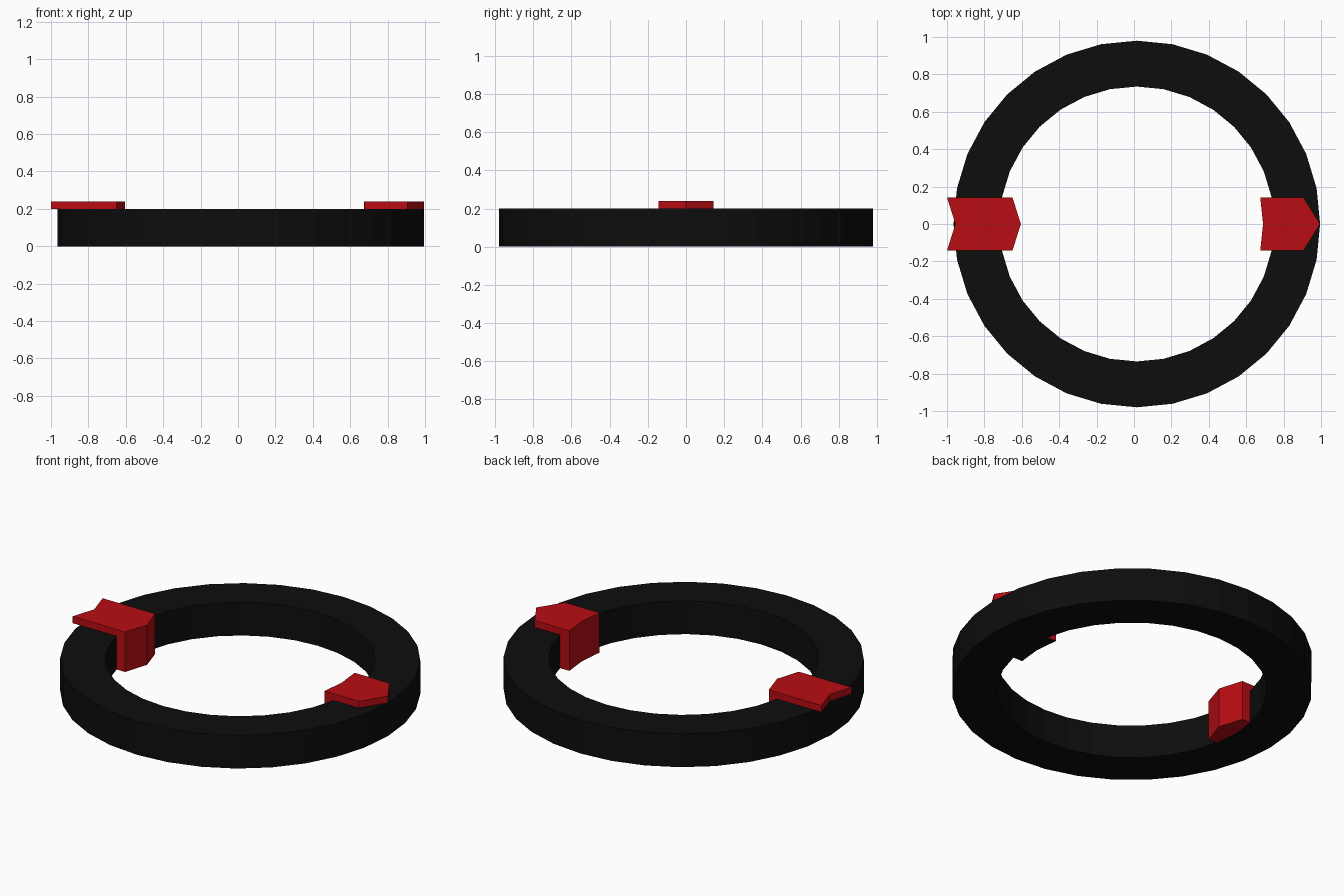
import bpy, bmesh, math

if "Cube" in bpy.data.objects:
    bpy.data.objects.remove(bpy.data.objects["Cube"])

CX = 0.015                    # ring centre in x
R_OUT, R_IN, SIDES = 0.98, 0.735, 32
H, TOP = 0.20, 0.24           # ring height, clip top
W = 0.143                     # clip half width


def material(name, colour):
    m = bpy.data.materials.new(name)
    m.diffuse_color = (*colour, 1)
    m.use_nodes = True
    m.node_tree.nodes["Principled BSDF"].inputs["Base Color"].default_value = m.diffuse_color
    return m


black = material("black", (0.004, 0.004, 0.004))
red = material("red", (0.48, 0.004, 0.007))


def finish(bm, name, mats):
    bmesh.ops.recalc_face_normals(bm, faces=bm.faces)
    me = bpy.data.meshes.new(name)
    bm.to_mesh(me)
    bm.free()
    for m in mats:
        me.materials.append(m)
    ob = bpy.data.objects.new(name, me)
    bpy.context.collection.objects.link(ob)
    return ob


def prism(bm, outline, z0, z1):
    """Straight extrusion of an xy outline; returns the bottom face."""
    lo = [bm.verts.new((x, y, z0)) for x, y in outline]
    hi = [bm.verts.new((x, y, z1)) for x, y in outline]
    bottom = bm.faces.new(lo)
    bm.faces.new(hi)
    n = len(outline)
    for i in range(n):
        j = (i + 1) % n
        bm.faces.new((lo[i], lo[j], hi[j], hi[i]))
    return bottom


def chevron(x_edge_a, x_mid_a, x_edge_b, x_mid_b):
    """Strip with a folded line at both ends."""
    return [(x_edge_a, -W), (x_mid_a, 0), (x_edge_a, W),
            (x_edge_b, W), (x_mid_b, 0), (x_edge_b, -W)]


# Ring: rectangular section swept round 32 flat sides
bm = bmesh.new()
section = [(R_IN, 0), (R_OUT, 0), (R_OUT, H), (R_IN, H)]
loops = []
for i in range(SIDES):
    a = 2 * math.pi * i / SIDES
    loops.append([bm.verts.new((CX + r * math.cos(a), r * math.sin(a), z))
                  for r, z in section])
for i in range(SIDES):
    p, q = loops[i], loops[(i + 1) % SIDES]
    for k in range(4):
        m = (k + 1) % 4
        bm.faces.new((p[k], q[k], q[m], p[m]))
finish(bm, "ring", [black])

# Where the inner wall meets the clip legs
wall_edge = R_IN * math.cos(2 * math.pi / SIDES)

# Left clip: notched plate on top, pointed leg down the inner wall
bm = bmesh.new()
prism(bm, chevron(-1.0, -0.955, -0.65, -0.605), H, TOP)
prism(bm, chevron(CX - wall_edge, CX - R_IN, -0.65, -0.605), 0, H)
finish(bm, "left_clip", [red])

# Right clip: pointed plate on top, notched leg with a black underside
bm = bmesh.new()
prism(bm, chevron(0.675, 0.69, 0.905, 0.995), H, TOP)
foot = prism(bm, chevron(0.675, 0.69, CX + wall_edge, CX + R_IN), 0, H)
foot.material_index = 1
finish(bm, "right_clip", [red, black])
